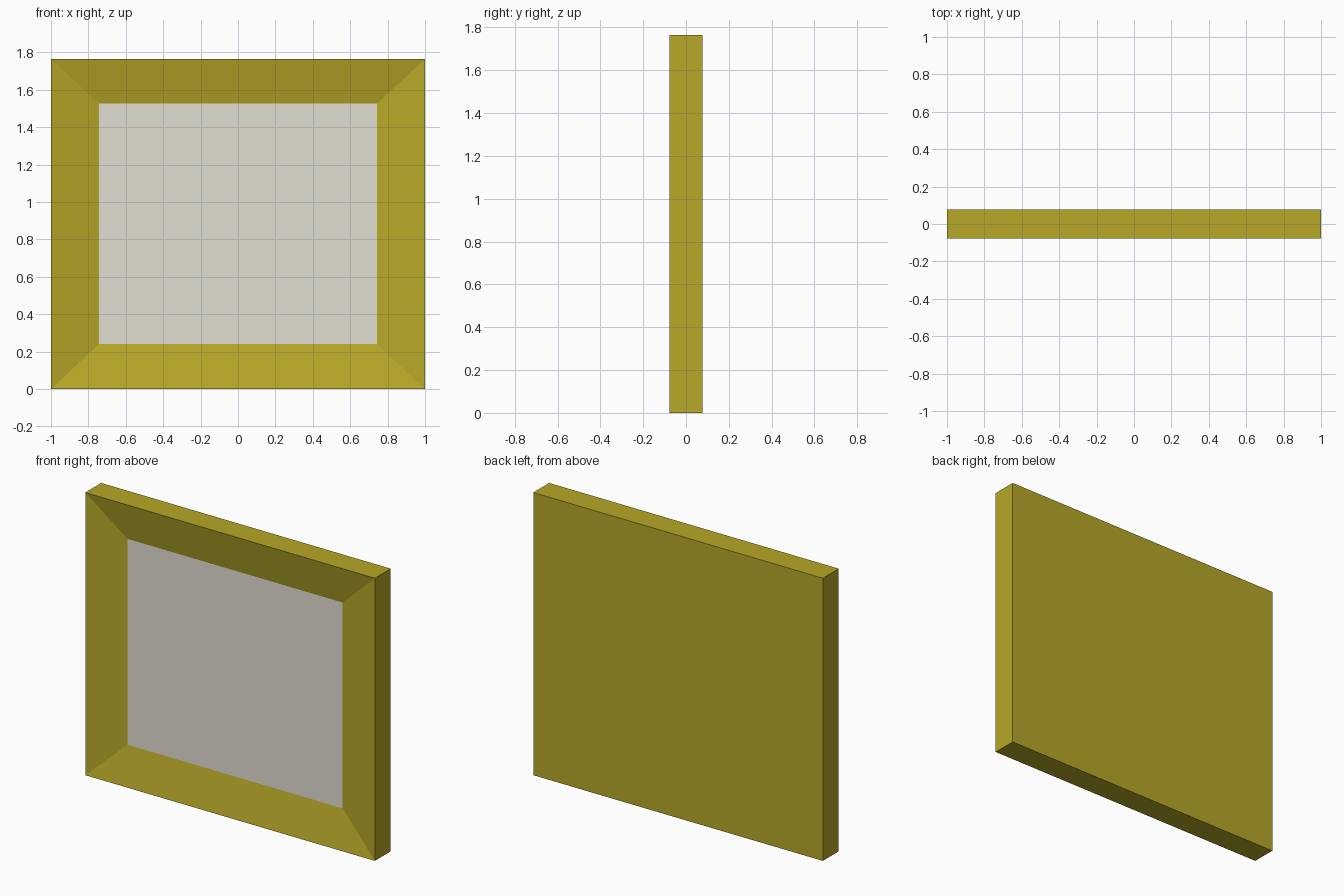
import bpy, bmesh

if "Cube" in bpy.data.objects:
    bpy.data.objects.remove(bpy.data.objects["Cube"])

W, H, D = 2.0, 1.765, 0.156      # outer size
PANEL_W, PANEL_H = 1.486, 1.285  # recessed panel size
RECESS = 0.05


def srgb(*rgb):
    lin = [c / 255 / 12.92 if c < 11 else ((c / 255 + 0.055) / 1.055) ** 2.4 for c in rgb]
    return (*lin, 1.0)


def material(name, *rgb):
    m = bpy.data.materials.new(name)
    m.diffuse_color = srgb(*rgb)
    m.use_nodes = True
    m.node_tree.nodes["Principled BSDF"].inputs["Base Color"].default_value = m.diffuse_color
    return m


# Solid slab standing on the ground
bm = bmesh.new()
bmesh.ops.create_cube(bm, size=1)
for v in bm.verts:
    v.co = (v.co.x * W, v.co.y * D, (v.co.z + 0.5) * H)

# Front face inset right from its edge, giving sloped frame borders
bm.normal_update()
front = min(bm.faces, key=lambda f: f.calc_center_median().y)
bmesh.ops.inset_individual(bm, faces=[front], thickness=0.2)
for v in front.verts:
    v.co.x = PANEL_W / 2 * (1 if v.co.x > 0 else -1)
    v.co.z = H / 2 + PANEL_H / 2 * (1 if v.co.z > H / 2 else -1)
    v.co.y = -D / 2 + RECESS

# Pale panel colour on the recessed floor
front.material_index = 1
bmesh.ops.recalc_face_normals(bm, faces=bm.faces)

mesh = bpy.data.meshes.new("picture_frame")
bm.to_mesh(mesh)
bm.free()
mesh.materials.append(material("olive yellow", 183, 168, 40))
mesh.materials.append(material("pale grey", 225, 223, 209))
bpy.context.collection.objects.link(bpy.data.objects.new("picture_frame", mesh))
